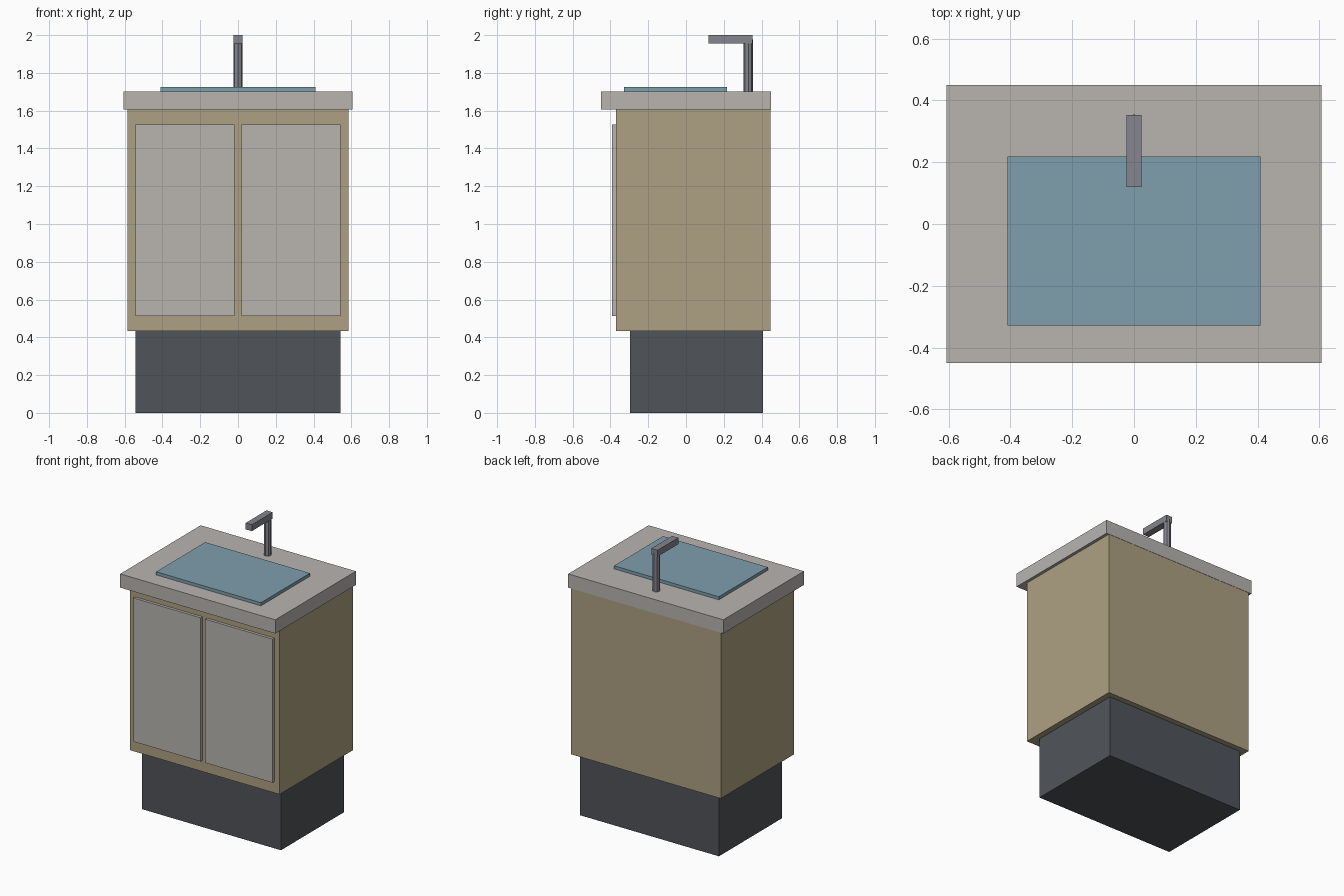
import bpy
import bmesh
from mathutils import Matrix, Vector

default = bpy.data.objects.get("Cube")
if default:
    bpy.data.objects.remove(default, do_unlink=True)


def material(name, srgb):
    linear = [((c / 255 + 0.055) / 1.055) ** 2.4 for c in srgb]
    mat = bpy.data.materials.new(name)
    mat.use_nodes = True
    mat.diffuse_color = (*linear, 1)
    bsdf = next(n for n in mat.node_tree.nodes if n.type == "BSDF_PRINCIPLED")
    bsdf.inputs["Base Color"].default_value = (*linear, 1)
    return mat


wood = material("tan wood", (174, 160, 130))
stone = material("pale grey", (184, 181, 176))
dark = material("charcoal", (80, 84, 89))
glass = material("muted blue", (126, 159, 173))
metal = material("steel grey", (133, 134, 142))


def add_object(name, bm, mat):
    mesh = bpy.data.meshes.new(name)
    bm.to_mesh(mesh)
    bm.free()
    mesh.materials.append(mat)
    obj = bpy.data.objects.new(name, mesh)
    bpy.context.collection.objects.link(obj)
    return obj


def box(name, low, high, mat):
    """Box between two opposite corners."""
    low, high = Vector(low), Vector(high)
    bm = bmesh.new()
    bmesh.ops.create_cube(bm, size=1)
    bmesh.ops.scale(bm, vec=high - low, verts=bm.verts)
    bmesh.ops.translate(bm, vec=(low + high) / 2, verts=bm.verts)
    return add_object(name, bm, mat)


# Cabinet, from the recessed plinth upwards
box("plinth", (-0.543, -0.296, 0), (0.543, 0.408, 0.434), dark)
box("cabinet_body", (-0.585, -0.371, 0.434), (0.585, 0.447, 1.605), wood)
box("countertop", (-0.606, -0.449, 1.605), (0.606, 0.449, 1.702), stone)

# Pair of doors
for side, x0, x1 in (("right", -0.543, -0.018), ("left", 0.018, 0.543)):
    box(side + "_door", (x0, -0.391, 0.513), (x1, -0.371, 1.527), stone)

# Flat basin panel on the counter
box("basin", (-0.409, -0.329, 1.702), (0.409, 0.218, 1.724), glass)

# Tap: eight-sided riser and square spout
bm = bmesh.new()
bmesh.ops.create_cone(bm, cap_ends=True, segments=8, radius1=0.0245, radius2=0.0245,
                      depth=0.276, matrix=Matrix.Translation((0, 0.33, 1.84)))
add_object("tap_riser", bm, metal)
box("tap_spout", (-0.024, 0.12, 1.955), (0.024, 0.352, 2.0), metal)
